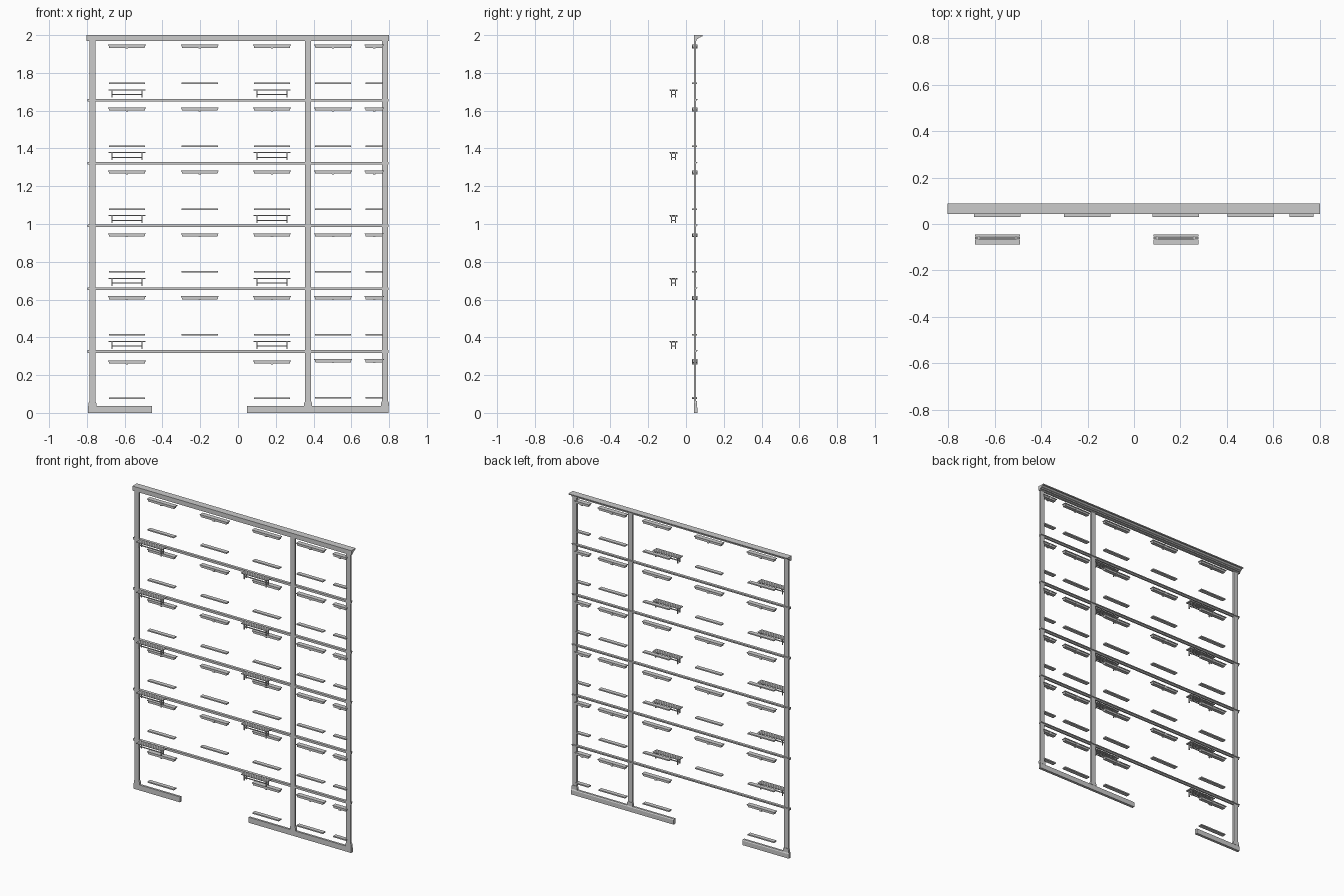
import bpy, bmesh
from mathutils import Vector

if "Cube" in bpy.data.objects:
    bpy.data.objects.remove(bpy.data.objects["Cube"])


def prism(bm, pts, axis, a, b):
    """Extrude a closed 2D profile between a and b along x or y."""
    def put(p, t):
        return Vector((t, p[0], p[1])) if axis == 'x' else Vector((p[0], t, p[1]))
    v0 = [bm.verts.new(put(p, a)) for p in pts]
    v1 = [bm.verts.new(put(p, b)) for p in pts]
    n = len(pts)
    bm.faces.new(v0)
    bm.faces.new(v1[::-1])
    for i in range(n):
        j = (i + 1) % n
        bm.faces.new((v0[j], v0[i], v1[i], v1[j]))


def box(bm, x0, x1, y0, y1, z0, z1):
    prism(bm, [(x0, z0), (x1, z0), (x1, z1), (x0, z1)], 'y', y0, y1)


def finish(bm, name):
    bmesh.ops.recalc_face_normals(bm, faces=bm.faces[:])
    me = bpy.data.meshes.new(name)
    bm.to_mesh(me)
    bm.free()
    ob = bpy.data.objects.new(name, me)
    bpy.context.collection.objects.link(ob)
    return ob


BACK = 0.042
STEP = 0.3325

# Cornice with stepped moulding
bm = bmesh.new()
prism(bm, [(BACK, 1.97), (0.056, 1.97), (0.056, 1.977), (0.062, 1.979), (0.066, 1.985),
           (0.075, 1.988), (0.079, 1.993), (0.088, 1.994), (0.088, 2.0), (BACK, 2.0)],
      'x', -0.802, 0.8)
finish(bm, "cornice")

# String courses
for i in range(5):
    z = 0.325 + STEP * i
    bm = bmesh.new()
    prism(bm, [(BACK, z - 0.007), (0.053, z - 0.007), (0.055, z), (0.06, z + 0.003),
               (0.06, z + 0.007), (BACK, z + 0.007)], 'x', -0.797, 0.796)
    finish(bm, f"string_course_{i + 1}")

# Plinth on both sides of the doorway
for name, x0, x1 in (("plinth_left", -0.795, -0.455), ("plinth_right", 0.048, 0.798)):
    bm = bmesh.new()
    prism(bm, [(BACK, 0), (0.06, 0), (0.06, 0.029), (0.056, 0.036), (BACK, 0.036)], 'x', x0, x1)
    finish(bm, name)

# Pilasters with a tapered foot
for i, x in enumerate((-0.771, 0.371, 0.778)):
    bm = bmesh.new()
    box(bm, x - 0.016, x + 0.016, BACK, 0.054, 0.036, 1.97)
    w = 0.021
    prism(bm, [(x - w, 0.036), (x + w, 0.036), (x + w, 0.052), (x + 0.016, 0.062),
               (x - 0.016, 0.062), (x - w, 0.052)], 'y', BACK, 0.057)
    finish(bm, f"pilaster_{i + 1}")

# Window lintels (cap, tapered block, keystone) and sills
COLUMNS = [(-0.588, 0.1), (-0.202, 0.1), (0.18, 0.1), (0.503, 0.1), (0.721, 0.051)]


def lintel(bm, x, h, z):
    box(bm, x - h, x + h, 0.031, 0.062, z + 0.003, z + 0.008)
    prism(bm, [(x - h + 0.006, z - 0.009), (x + h - 0.006, z - 0.009),
               (x + h - 0.003, z + 0.003), (x - h + 0.003, z + 0.003)], 'y', 0.034, 0.058)
    prism(bm, [(x - 0.006, z - 0.013), (x + 0.006, z - 0.013),
               (x + 0.01, z + 0.003), (x - 0.01, z + 0.003)], 'y', 0.032, 0.061)


for row in range(6):
    for col, (x, h) in enumerate(COLUMNS):
        if row == 0 and col == 1:      # doorway
            continue
        zl, zs = 0.277 + 0.333 * row, 0.08 + 0.333 * row
        if row == 0 and col < 3:
            zl, zs = 0.27, 0.077
        bm = bmesh.new()
        lintel(bm, x, h, zl)
        finish(bm, f"lintel_{row + 1}_{col + 1}")
        bm = bmesh.new()
        s = h - 0.004
        box(bm, x - s, x + s, 0.031, 0.058, zs - 0.004, zs + 0.004)
        finish(bm, f"sill_{row + 1}_{col + 1}")

# Slatted benches with legs and stretchers
for row in range(5):
    for col, x in enumerate((-0.588, 0.18)):
        t = 0.381 + 0.333 * row
        bm = bmesh.new()
        for k in range(4):
            y = -0.088 + 0.0113 * k
            box(bm, x - 0.097, x + 0.097, y, y + 0.0095, t - 0.005, t)
        for s in (-1, 1):
            c = x + s * 0.08
            box(bm, c - 0.003, c + 0.003, -0.086, -0.046, t - 0.009, t - 0.005)
            for y in (-0.077, -0.055):
                box(bm, c - 0.003, c + 0.003, y - 0.003, y + 0.003, t - 0.042, t - 0.009)
            box(bm, c - 0.003, c + 0.003, -0.074, -0.058, t - 0.03, t - 0.025)
        box(bm, x - 0.077, x + 0.077, -0.069, -0.063, t - 0.03, t - 0.025)
        finish(bm, f"slatted_bench_{row + 1}_{col + 1}")
